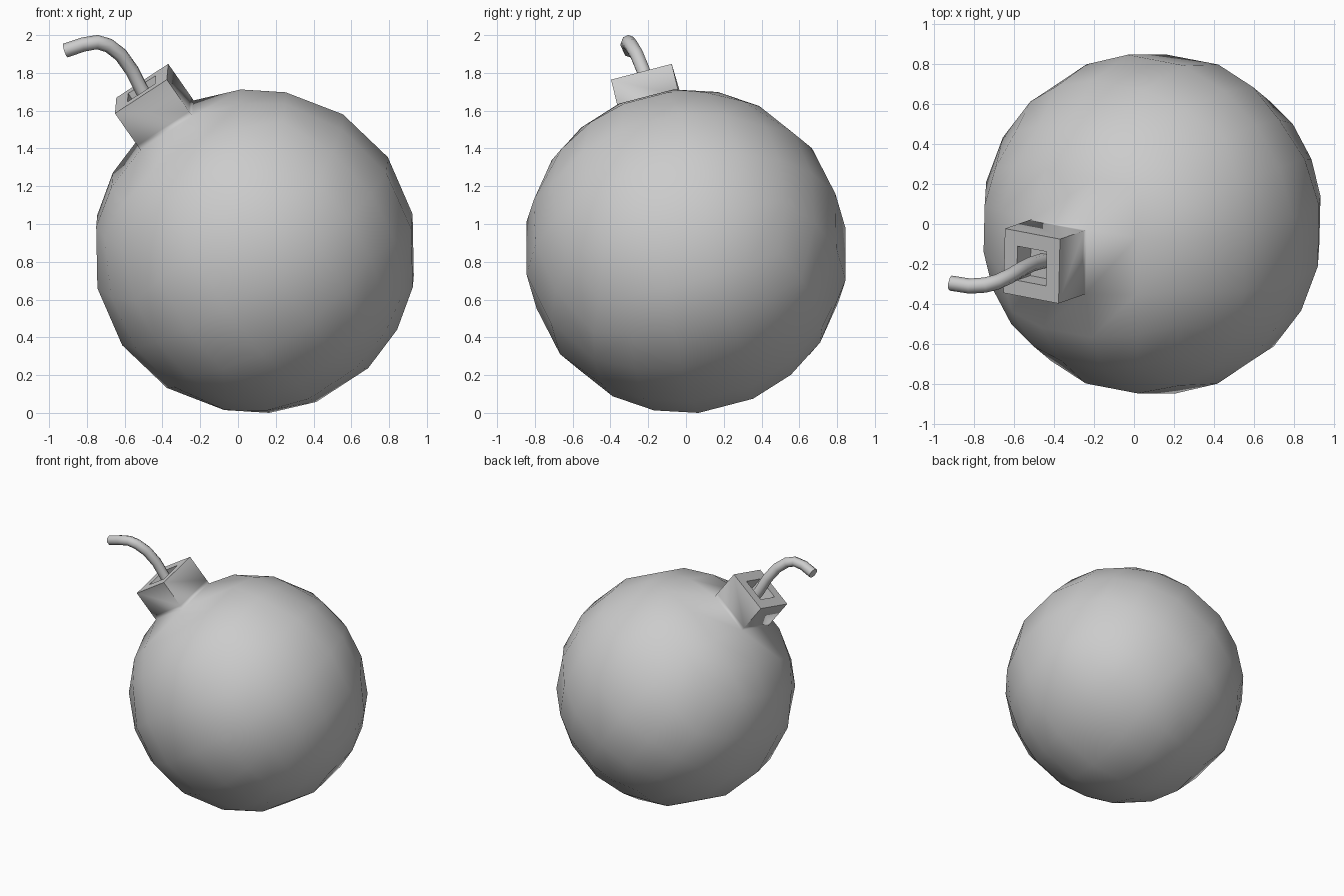
import bpy, bmesh
from mathutils import Vector, Matrix

if "Cube" in bpy.data.objects:
    bpy.data.objects.remove(bpy.data.objects["Cube"])

CENTRE = Vector((0.09, 0.0, 0.85))
RADIUS = 0.862

# Tilted local frame: n points along the neck, u and v along the neck's square sides
n = Vector((-0.561, -0.196, 0.804)).normalized()
u = Vector((0.03, 0.97, 0.24))
u = (u - u.dot(n) * n).normalized()
v = u.cross(n).normalized()

# Body: cube grid pushed out to a sphere (odd divisions across, even along the neck)
ODD = [-1, -0.55, -0.2, 0.2, 0.55, 1]
EVEN = [-1, -0.42, 0, 0.42, 1]
axes = [(u, ODD), (v, ODD), (n, EVEN)]
bm = bmesh.new()
for i in range(3):
    (a, _), (b, bs), (c, cs) = axes[i], axes[(i + 1) % 3], axes[(i + 2) % 3]
    for side in (-1, 1):
        grid = [[bm.verts.new((side * a + s * b + t * c).normalized() * RADIUS)
                 for t in cs] for s in bs]
        for j in range(len(bs) - 1):
            for k in range(len(cs) - 1):
                bm.faces.new((grid[j][k], grid[j + 1][k],
                              grid[j + 1][k + 1], grid[j][k + 1]))
bmesh.ops.remove_doubles(bm, verts=bm.verts, dist=0.001)
bmesh.ops.recalc_face_normals(bm, faces=bm.faces)
for f in bm.faces:
    f.smooth = True


def extrude_to(face, height, half):
    """Extrude the neck face to a height along n, as a square of given half width."""
    new = bmesh.ops.extrude_discrete_faces(bm, faces=[face])["faces"][0]
    for vert in new.verts:
        su = 1 if vert.co.dot(u) > 0 else -1
        sv = 1 if vert.co.dot(v) > 0 else -1
        vert.co = n * height + (u * su + v * sv) * half
    return new


# Neck: square collar pulled from the sphere, with a rim and a recess
top = max(bm.faces, key=lambda f: f.calc_center_median().dot(n))
for height, half in [(0.86, 0.166), (1.07, 0.166), (1.07, 0.088), (0.95, 0.088)]:
    top = extrude_to(top, height, half)
bm.normal_update()
for e in bm.edges:
    high = min(p.co.dot(n) for p in e.verts) > 0.82
    if high and max(p.co.dot(n) for p in e.verts) > 0.9 and e.calc_face_angle(0) > 1.0:
        e.smooth = False

low = min(p.co.z for p in bm.verts)
bmesh.ops.translate(bm, verts=bm.verts, vec=(CENTRE.x, CENTRE.y, -low))
mesh = bpy.data.meshes.new("round_body")
bm.to_mesh(mesh)
bm.free()
body = bpy.data.objects.new("round_body", mesh)
bpy.context.collection.objects.link(body)

# Fuse: bent eight-sided cord rising out of the recess
path = [(-0.44, -0.18, 1.60), (-0.51, -0.20, 1.71), (-0.56, -0.225, 1.81),
        (-0.62, -0.26, 1.895), (-0.685, -0.29, 1.945), (-0.745, -0.305, 1.963),
        (-0.82, -0.31, 1.95), (-0.915, -0.295, 1.918)]
curve = bpy.data.curves.new("fuse", "CURVE")
curve.dimensions = "3D"
curve.bevel_depth = 0.038
curve.bevel_resolution = 2
curve.use_fill_caps = True
spline = curve.splines.new("POLY")
spline.points.add(len(path) - 1)
for point, co in zip(spline.points, path):
    point.co = (*co, 1)
fuse = bpy.data.objects.new("fuse", curve)
bpy.context.collection.objects.link(fuse)
bpy.ops.object.select_all(action="DESELECT")
fuse.select_set(True)
bpy.context.view_layer.objects.active = fuse
bpy.ops.object.convert(target="MESH")
bpy.ops.object.shade_smooth_by_angle(angle=1.0)
